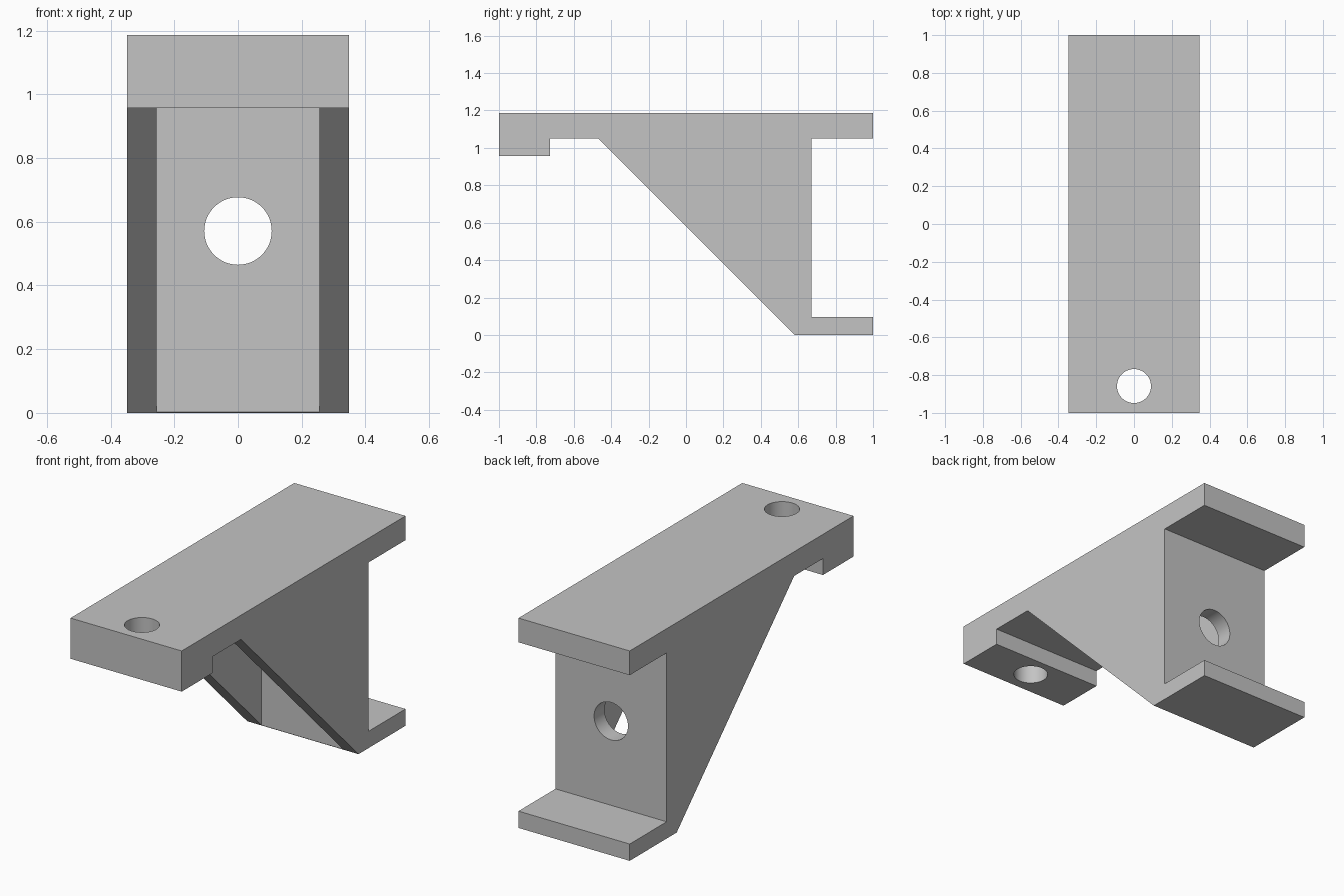
import bpy
import bmesh
from mathutils import Matrix, Vector

old = bpy.data.objects.get("Cube")
if old:
    bpy.data.objects.remove(old, do_unlink=True)

HALF_WIDTH = 0.348
RIB_INNER = 0.256

grey = bpy.data.materials.new("plain grey")
grey.use_nodes = True
colour = (0.55, 0.55, 0.55, 1)
grey.diffuse_color = colour
grey.node_tree.nodes["Principled BSDF"].inputs["Base Color"].default_value = colour


def add_object(name, bm):
    bmesh.ops.recalc_face_normals(bm, faces=bm.faces)
    mesh = bpy.data.meshes.new(name)
    bm.to_mesh(mesh)
    bm.free()
    mesh.materials.append(grey)
    obj = bpy.data.objects.new(name, mesh)
    bpy.context.collection.objects.link(obj)
    return obj


def extrude_profile(name, points, half):
    """Extrude a (y, z) outline from x = -half to x = half."""
    bm = bmesh.new()
    face = bm.faces.new([bm.verts.new((-half, y, z)) for y, z in points])
    result = bmesh.ops.extrude_face_region(bm, geom=[face])
    moved = [v for v in result["geom"] if isinstance(v, bmesh.types.BMVert)]
    bmesh.ops.translate(bm, verts=moved, vec=(2 * half, 0, 0))
    return add_object(name, bm)


def drill(name, centre, axis, radius, depth):
    bm = bmesh.new()
    turn = Vector((0, 0, 1)).rotation_difference(Vector(axis)).to_matrix().to_4x4()
    bmesh.ops.create_cone(bm, cap_ends=True, segments=64, radius1=radius,
                          radius2=radius, depth=depth,
                          matrix=Matrix.Translation(centre) @ turn)
    return add_object(name, bm)


# Side outline: top plate with front lip, sloping web, and rear foot
bracket = extrude_profile("bracket", [
    (-1, 1.187), (-1, 0.957), (-0.727, 0.957), (-0.727, 1.05), (-0.47, 1.05),
    (0.58, 0), (1, 0), (1, 0.095), (0.67, 0.095), (0.67, 1.05),
    (1, 1.05), (1, 1.187)], HALF_WIDTH)

# Pocket between the side ribs, then the plate and wall bolt holes
cutters = [
    extrude_profile("pocket_cutter", [
        (-0.6, 1.05), (0.577, 1.05), (0.577, -0.1), (-0.6, -0.1)], RIB_INNER),
    drill("plate_hole_cutter", (0, -0.858, 1.07), (0, 0, 1), 0.09, 0.5),
    drill("wall_hole_cutter", (0, 0.62, 0.571), (0, 1, 0), 0.106, 0.4),
]

bpy.context.view_layer.objects.active = bracket
bracket.select_set(True)
for cutter in cutters:
    mod = bracket.modifiers.new(cutter.name, "BOOLEAN")
    mod.operation = "DIFFERENCE"
    mod.solver = "EXACT"
    mod.object = cutter
    bpy.ops.object.modifier_apply(modifier=mod.name)
for cutter in cutters:
    bpy.data.objects.remove(cutter, do_unlink=True)

bpy.ops.object.shade_smooth_by_angle(angle=0.5)
